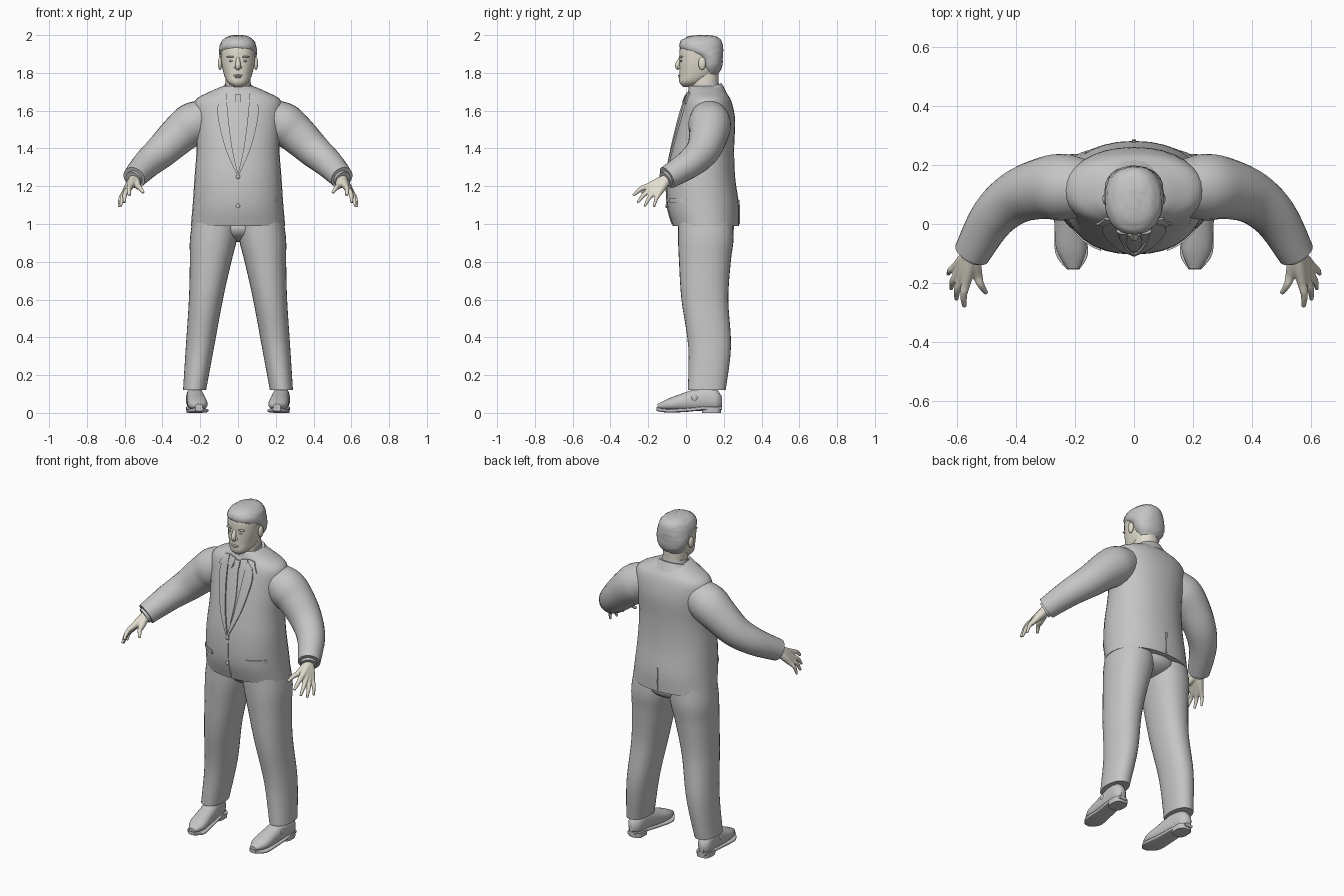
import bpy, bmesh, math, random
from mathutils import Vector
from mathutils.bvhtree import BVHTree

random.seed(4)
if "Cube" in bpy.data.objects:
    bpy.data.objects.remove(bpy.data.objects["Cube"], do_unlink=True)


def material(name, red, green, blue):
    mat = bpy.data.materials.new(name)
    mat.use_nodes = True
    mat.diffuse_color = (red, green, blue, 1)
    shader = mat.node_tree.nodes["Principled BSDF"]
    shader.inputs["Base Color"].default_value = mat.diffuse_color
    return mat


CLOTH = material("grey cloth", .56, .56, .56)
SKIN = material("pale skin", .76, .72, .62)


def finish(name, bm, mat, mirror=False):
    """Turn a bmesh into a smooth object, mirrored across x if asked."""
    bmesh.ops.recalc_face_normals(bm, faces=bm.faces)
    for face in bm.faces:
        face.smooth = True
    mesh = bpy.data.meshes.new(name)
    bm.to_mesh(mesh)
    bm.free()
    mesh.set_sharp_from_angle(angle=math.radians(45))
    mesh.materials.append(mat)
    ob = bpy.data.objects.new(name, mesh)
    bpy.context.collection.objects.link(ob)
    if mirror:
        ob.modifiers.new("mirror", "MIRROR").use_mirror_merge = False
    return ob


def spline(points, steps=5):
    """Smooth curve through points of any dimension."""
    pts = [Vector(p) for p in points]
    last = len(pts) - 1
    curve = []
    for i in range(last):
        a, b = pts[i], pts[i + 1]
        start = (b - pts[max(i - 1, 0)]) / 2
        end = (pts[min(i + 2, last)] - a) / 2
        for k in range(steps):
            t = k / steps
            ease = t * t * (3 - 2 * t)
            curve.append(a.lerp(b, ease) + start * t * (1 - t) ** 2 - end * t * t * (1 - t))
    return curve + [pts[last]]


def oval(sides, power=2):
    """Unit superellipse."""
    for i in range(sides):
        angle = math.tau * i / sides
        yield [math.copysign(abs(v) ** (2 / power), v) for v in (math.cos(angle), math.sin(angle))]


def bridge(bm, rings):
    """Join rings of points into a closed tube."""
    loops = [[bm.verts.new(p) for p in ring] for ring in rings]
    for a, b in zip(loops, loops[1:]):
        for i in range(len(a)):
            bm.faces.new((a[i - 1], a[i], b[i], b[i - 1]))
    bm.faces.new(loops[0])
    bm.faces.new(loops[-1])


def loft(name, rings, mat, x=0, lean=0, slope=0, power=2.2, along_y=False, jitter=0):
    """Rings are (height, centre depth, half width, half depth); along_y swaps height and depth."""
    bm = bmesh.new()
    sections = []
    for h, centre, width, depth in spline(rings):
        section = []
        for c, s in oval(32, power):
            px, d, k = x + lean * h + width * c, centre + depth * s, h + slope * depth * s
            section.append((px, k, d) if along_y else (px, d, k))
        sections.append(section)
    bridge(bm, sections)
    for v in bm.verts:
        v.co += Vector([random.uniform(-jitter, jitter) for axis in range(3)])
    return finish(name, bm, mat, mirror=x > 0)


def tube(bm, path, sides=16):
    """Path points are (x, y, z, radius)."""
    path = spline(path)
    rings = []
    for i, p in enumerate(path):
        ahead, behind = path[min(i + 1, len(path) - 1)], path[max(i - 1, 0)]
        tangent = (ahead - behind).to_3d().normalized()
        u = tangent.cross(Vector((0, 1, .6))).normalized()
        w = tangent.cross(u)
        rings.append([p.to_3d() + p.w * (u * c + w * s) for c, s in oval(sides)])
    bridge(bm, rings)


def blob(name, centre, size, mat):
    """Ellipsoid, mirrored when it sits off centre."""
    bm = bmesh.new()
    bmesh.ops.create_uvsphere(bm, u_segments=20, v_segments=12, radius=1)
    for v in bm.verts:
        v.co = Vector(centre) + v.co * Vector(size)
    return finish(name, bm, mat, mirror=centre[0] > 0)


# Jacket body
jacket = loft("jacket_body", [
    (.99, .105, .25, .175), (1.1, .09, .24, .19), (1.25, .08, .23, .18), (1.4, .09, .22, .165),
    (1.55, .11, .23, .15), (1.65, .115, .23, .125), (1.7, .11, .15, .1), (1.73, .1, .08, .085),
], CLOTH)

# Sleeves and shirt cuffs
bm = bmesh.new()
tube(bm, [(.16, .12, 1.57, .095), (.24, .125, 1.53, .113), (.31, .12, 1.475, .104),
          (.4, .09, 1.39, .09), (.48, .02, 1.32, .077), (.55, -.1, 1.245, .062)], sides=24)
finish("sleeves", bm, CLOTH, mirror=True)
bm = bmesh.new()
tube(bm, [(.53, -.07, 1.26, .045), (.555, -.11, 1.235, .045)], sides=24)
finish("shirt_cuffs", bm, CLOTH, mirror=True)


# Hands: wrist-to-fingertip tubes fused into one smooth shape
def finger(bm, knuckle, tip, radius):
    wrist = Vector((.55, -.1, 1.24))
    middle = knuckle.lerp(tip, .5) + Vector((.005, 0, .01))
    stations = [(wrist, .027), (wrist.lerp(knuckle, .5), .023), (knuckle, radius + .004),
                (middle, radius), (tip, radius * .6)]
    tube(bm, [(*p, r) for p, r in stations], sides=12)


bm = bmesh.new()
for i in range(4):
    t = i / 3
    bow = math.sin(math.pi * t) * Vector((.01, -.015, -.02))
    knuckle = Vector((.57, -.2, 1.2)).lerp(Vector((.605, -.145, 1.16)), t)
    tip = Vector((.575, -.28, 1.15)).lerp(Vector((.63, -.17, 1.09)), t)
    finger(bm, knuckle + bow / 2, tip + bow, .013 - .002 * t)
finger(bm, Vector((.53, -.175, 1.2)), Vector((.5, -.235, 1.165)), .013)
hands = finish("hands", bm, SKIN, mirror=True)
fuse = hands.modifiers.new("fuse", "REMESH")
fuse.mode, fuse.voxel_size, fuse.use_smooth_shade = "VOXEL", .004, True
hands.modifiers.new("relax", "SMOOTH").iterations = 4

# Trousers
loft("trouser_legs", [
    (1.08, .1, .12, .14), (.93, .105, .125, .147), (.8, .1, .11, .137), (.6, .1, .09, .124),
    (.35, .125, .075, .113), (.12, .11, .061, .1)], CLOTH, x=.245, lean=-.125)
blob("trouser_seat", (0, .12, .98), (.16, .135, .075), CLOTH)

# Shoes
loft("shoe_uppers", [
    (-.15, .035, .02, .012), (-.09, .045, .05, .032), (0, .06, .05, .05), (.09, .075, .045, .065),
    (.16, .07, .04, .055), (.19, .06, .015, .025)], CLOTH, x=.22, lean=.09, along_y=True)
loft("shoe_soles", [
    (-.155, .02, .02, .01), (-.1, .012, .055, .01), (0, .015, .05, .01), (.1, .025, .045, .01),
    (.19, .025, .025, .01)], CLOTH, x=.22, lean=.09, power=4, along_y=True)
loft("shoe_heels", [(0, .135, .043, .05), (.03, .135, .045, .052)], CLOTH, x=.23, power=3)
blob("shoe_buckles", (.27, .045, .08), (.006, .016, .016), CLOTH)

# Neck and collars
loft("neck", [(1.66, .1, .066, .07), (1.8, .1, .066, .072)], SKIN)
loft("shirt_collar", [(1.67, .1, .088, .085), (1.74, .095, .07, .076)], CLOTH, slope=.25)
loft("jacket_collar", [(1.665, .115, .125, .1), (1.72, .105, .085, .084)], CLOTH, slope=.3)

# Head and hair
loft("head", [(1.725, .01, .02, .025), (1.75, .03, .055, .065), (1.8, .065, .077, .1),
              (1.87, .075, .09, .11), (1.94, .08, .088, .11), (1.98, .08, .05, .07)], SKIN)
loft("hair", [(1.785, .13, .05, .035), (1.83, .13, .085, .06), (1.88, .125, .097, .07),
              (1.925, .085, .1, .112), (1.965, .08, .088, .11), (1.99, .085, .06, .08),
              (2, .085, .02, .03)], CLOTH, jitter=.0015)
blob("ears", (.095, .085, 1.85), (.012, .02, .034), SKIN)

# Facial features
bm = bmesh.new()
tube(bm, [(0, -.026, 1.885, .008), (0, -.044, 1.84, .014), (0, -.036, 1.82, .01)])
finish("nose", bm, SKIN)
blob("nostrils", (.012, -.034, 1.83), (.009, .011, .008), SKIN)
blob("eyes", (.034, -.024, 1.864), (.014, .008, .006), CLOTH)
blob("brows", (.036, -.024, 1.885), (.024, .012, .005), CLOTH)
blob("upper_lip", (0, -.033, 1.786), (.025, .009, .005), SKIN)
blob("lower_lip", (0, -.031, 1.777), (.02, .01, .006), SKIN)
blob("chin", (0, -.015, 1.75), (.026, .018, .016), SKIN)

# Plates that follow the jacket surface
bpy.context.view_layer.update()
surface = BVHTree.FromObject(jacket, bpy.context.evaluated_depsgraph_get())


def jacket_depth(x, z, side=-1):
    hit = surface.ray_cast(Vector((x, side * 2, z)), Vector((0, -side, 0)))[0]
    return hit.y if hit else .03


def plate(name, edge_a, edge_b, thick=.007, mirror=False, side=-1, columns=6):
    """Drape a strip between two (x, z) edges onto the jacket."""
    bm = bmesh.new()
    grid = []
    for a, b in zip(spline(edge_a, 8), spline(edge_b, 8)):
        spots = [a.lerp(b, c / columns) for c in range(columns + 1)]
        grid.append([bm.verts.new((x, jacket_depth(x, z, side), z)) for x, z in spots])
    for p, q in zip(grid, grid[1:]):
        for i in range(columns):
            bm.faces.new((p[i], p[i + 1], q[i + 1], q[i]))
    raised = bmesh.ops.extrude_face_region(bm, geom=bm.faces[:])["geom"]
    for v in raised:
        if isinstance(v, bmesh.types.BMVert):
            v.co.y += side * thick
    finish(name, bm, CLOTH, mirror)


def band(name, x, top, bottom, half_width, **options):
    """Upright strip of constant width."""
    left, right = x - half_width, x + half_width
    plate(name, [(left, top), (left, bottom)], [(right, top), (right, bottom)], **options)


plate("lapels", [(.062, 1.69), (.05, 1.55), (.03, 1.4), (0, 1.265)],
      [(.1, 1.66), (.108, 1.58), (.07, 1.41), (.008, 1.265)], thick=.009, mirror=True)
plate("collar_leaves", [(.066, 1.7), (.06, 1.64)], [(.1, 1.69), (.128, 1.635)], mirror=True)
plate("shirt_collar_points", [(.016, 1.69), (.03, 1.635)], [(.06, 1.7), (.058, 1.645)], mirror=True)
plate("tie", [(-.013, 1.645), (-.027, 1.48), (-.012, 1.33)],
      [(.013, 1.645), (.027, 1.48), (.012, 1.33)], thick=.006)
band("tie_knot", 0, 1.685, 1.645, .017, thick=.009)
band("pocket_flaps", .16, 1.135, 1.115, .048, mirror=True)
band("front_overlap", 0, 1.265, 1, .008, thick=.004)
band("back_vent", 0, 1.13, 1, .006, thick=.005, side=1)

# Jacket buttons
for label, z in (("upper", 1.25), ("lower", 1.095)):
    blob(label + "_button", (0, jacket_depth(0, z) - .004, z), (.011, .006, .011), CLOTH)
